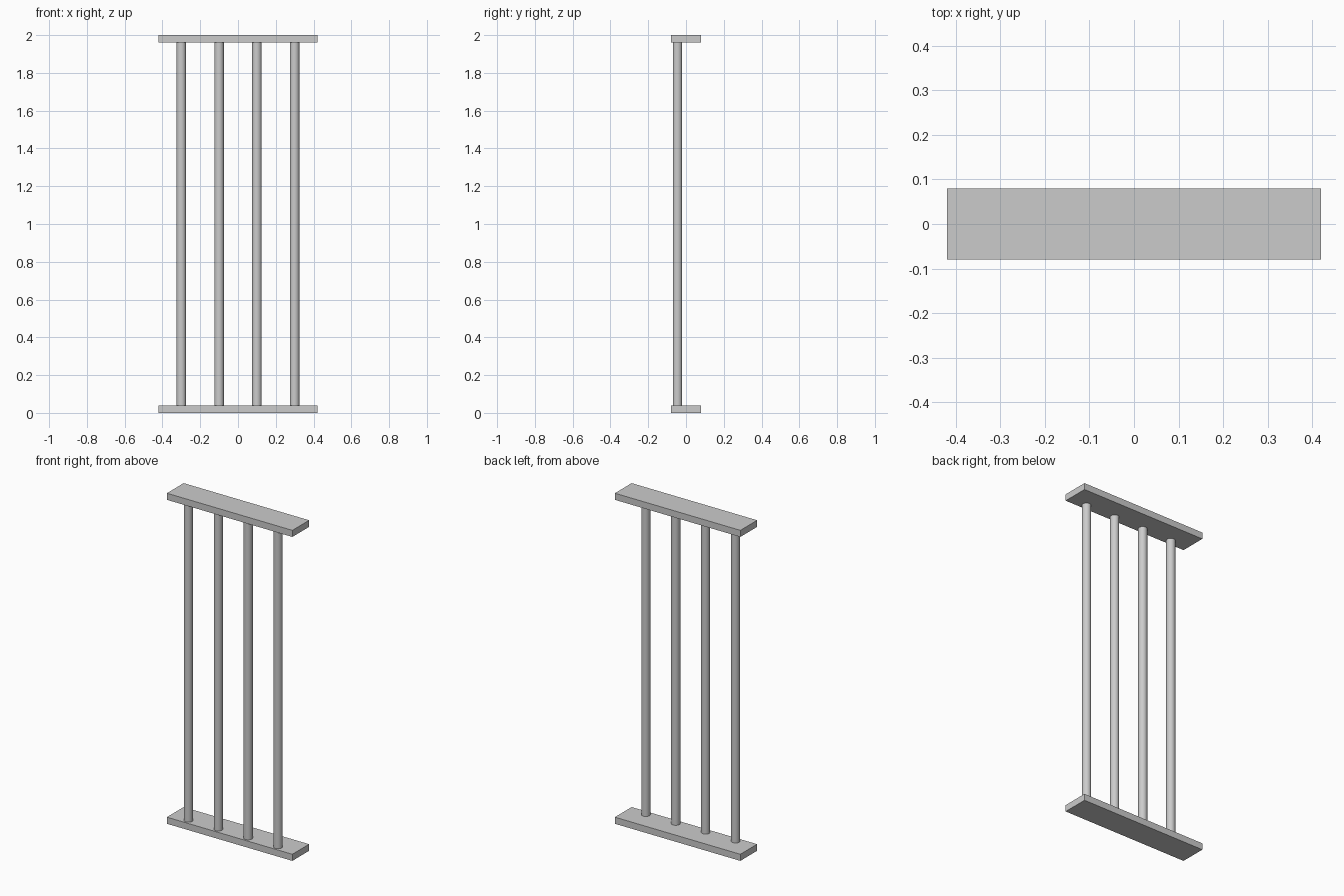
import bpy

if "Cube" in bpy.data.objects:
    bpy.data.objects.remove(bpy.data.objects["Cube"])

HEIGHT, PLATE_T = 2.0, 0.04


def plate(name, z):
    bpy.ops.mesh.primitive_cube_add(size=1, location=(0, 0, z))
    ob = bpy.context.object
    ob.name = name
    ob.scale = (0.84, 0.16, PLATE_T)
    bpy.ops.object.transform_apply(location=False, rotation=False, scale=True)


def rod(name, x):
    bpy.ops.mesh.primitive_cylinder_add(
        vertices=32, radius=0.025, depth=HEIGHT - 2 * PLATE_T,
        location=(x, -0.045, HEIGHT / 2))
    bpy.context.object.name = name
    bpy.ops.object.shade_smooth_by_angle()


# Bottom and top rails
plate("bottom_plate", PLATE_T / 2)
plate("top_plate", HEIGHT - PLATE_T / 2)

# Four upright bars, set toward the front edge
for i in range(4):
    rod(f"bar_{i + 1}", -0.3 + 0.2 * i)
